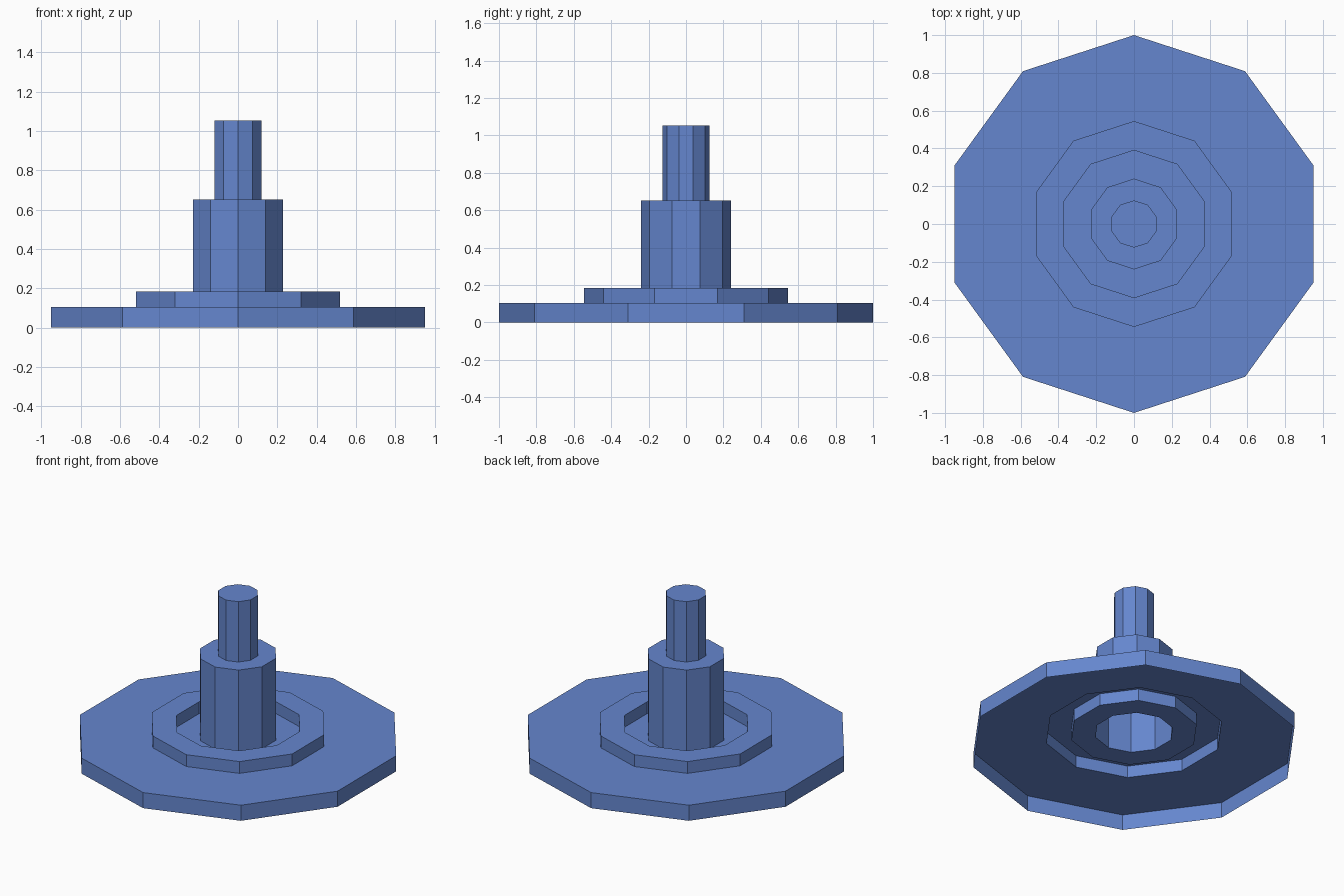
import bpy, bmesh, math

if "Cube" in bpy.data.objects:
    bpy.data.objects.remove(bpy.data.objects["Cube"])

SIDES = 10

# Stepped profile (radius, height), from the open bottom rim up to the top cap
PROFILE = [
    (1.0, 0.0), (1.0, 0.104),        # wide base disc
    (0.545, 0.104), (0.545, 0.183),  # raised collar
    (0.39, 0.183), (0.39, 0.104),    # groove inside the collar
    (0.24, 0.104), (0.24, 0.651),    # thick post
    (0.125, 0.651), (0.125, 1.054),  # thin pin
]


def add_ring(bm, radius, z):
    # Decagon with a corner on the y axis
    angles = [math.pi / 2 + math.tau * i / SIDES for i in range(SIDES)]
    return [bm.verts.new((radius * math.cos(a), radius * math.sin(a), z)) for a in angles]


def lathe_shell(name, profile):
    bm = bmesh.new()
    rings = [add_ring(bm, r, z) for r, z in profile]
    for low, high in zip(rings, rings[1:]):
        for i in range(SIDES):
            j = (i + 1) % SIDES
            bm.faces.new((low[i], low[j], high[j], high[i]))
    bm.faces.new(rings[-1])  # top cap; the underside stays open
    mesh = bpy.data.meshes.new(name)
    bm.to_mesh(mesh)
    bm.free()
    obj = bpy.data.objects.new(name, mesh)
    bpy.context.collection.objects.link(obj)
    return obj


# Material
blue = bpy.data.materials.new("blue")
blue.diffuse_color = (0.13, 0.24, 0.62, 1.0)
blue.use_nodes = True
blue.node_tree.nodes["Principled BSDF"].inputs["Base Color"].default_value = blue.diffuse_color

# Stepped stand, one continuous hollow shell
stand = lathe_shell("stepped_stand", PROFILE)
stand.data.materials.append(blue)
